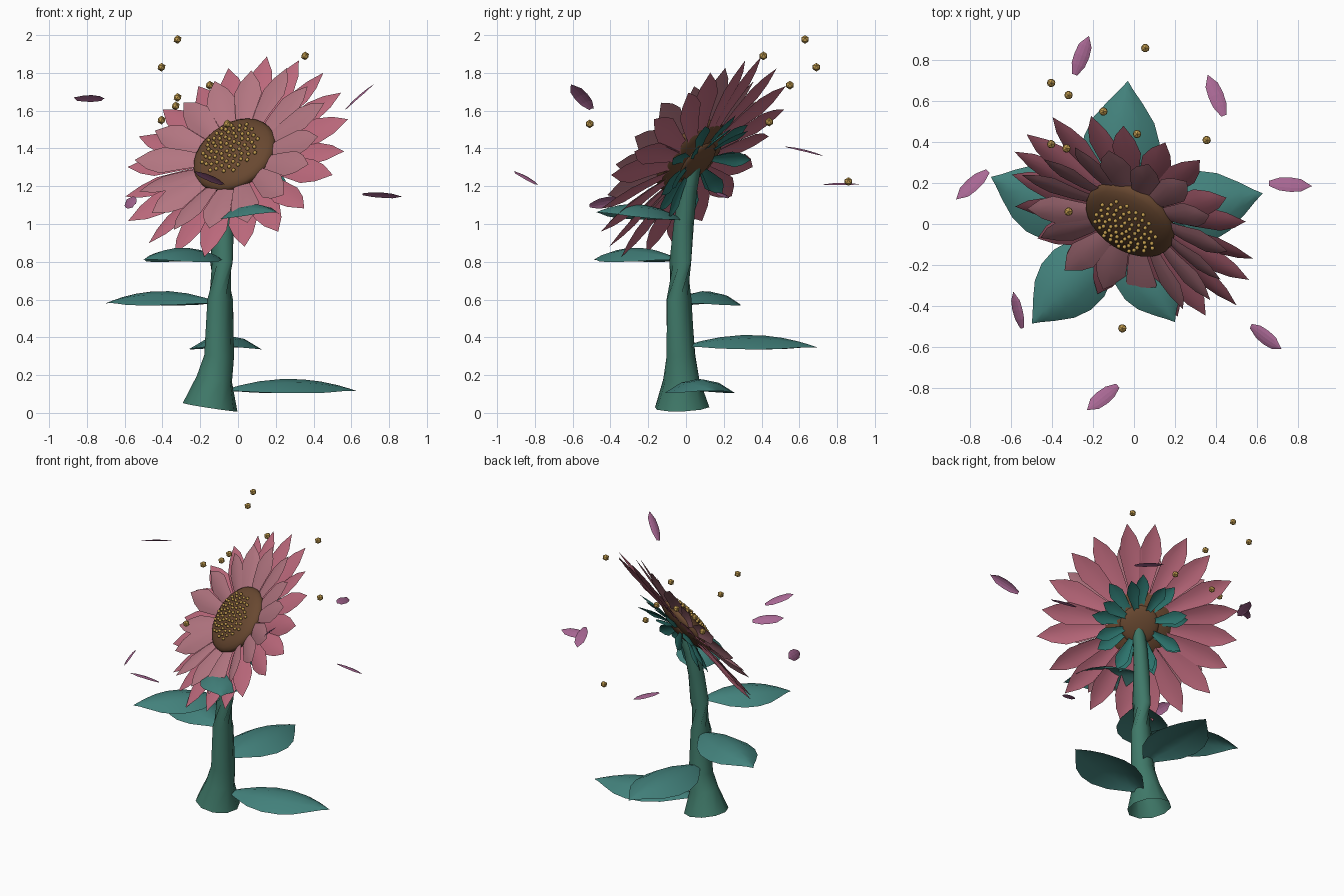
import bpy, bmesh, math, random
from mathutils import Vector as V, Matrix

if "Cube" in bpy.data.objects:
    bpy.data.objects.remove(bpy.data.objects["Cube"])

random.seed(4)


def mat(name, c):
    m = bpy.data.materials.new(name)
    m.diffuse_color = (*c, 1)
    m.use_nodes = True
    m.node_tree.nodes["Principled BSDF"].inputs["Base Color"].default_value = m.diffuse_color
    return m


PINK = mat("petal_pink", (0.5, 0.14, 0.2))
INNER = mat("petal_dusty", (0.45, 0.18, 0.22))
LOOSE = mat("petal_mauve", (0.4, 0.14, 0.3))
LEAF = mat("leaf_teal", (0.055, 0.22, 0.2))
STEM = mat("stem_green", (0.05, 0.19, 0.14))
SEPAL = mat("sepal_teal", (0.025, 0.17, 0.15))
BROWN = mat("disc_brown", (0.14, 0.065, 0.03))
GOLD = mat("pollen_gold", (0.55, 0.34, 0.08))


def finish(bm, name, m, smooth=True):
    me = bpy.data.meshes.new(name)
    bm.to_mesh(me)
    bm.free()
    ob = bpy.data.objects.new(name, me)
    bpy.context.collection.objects.link(ob)
    me.materials.append(m)
    for p in me.polygons:
        p.use_smooth = smooth
    return ob


def blade(bm, base, tip, side, half, profile, arch=0.0, fold=0.0):
    """Thin leaf or petal: profile lists (t, relative half width)."""
    u = tip - base
    side = (side - u * side.dot(u) / u.length_squared).normalized()
    up = u.cross(side).normalized()
    rows = []
    for t, w in profile:
        c = base + u * t + up * arch * 4 * t * (1 - t)
        if w == 0:
            rows.append([bm.verts.new(c)])
        else:
            rows.append([bm.verts.new(c + side * half * w * s - up * fold * w * s * s)
                         for s in (-1, -0.5, 0, 0.5, 1)])
    for a, b in zip(rows, rows[1:]):
        for i in range(4):
            if len(b) == 1:
                bm.faces.new((a[i], a[i + 1], b[0]))
            else:
                bm.faces.new((a[i], a[i + 1], b[i + 1], b[i]))


PETAL = [(0, .35), (.35, .72), (.64, 1), (.82, .68), (1, 0)]
LEAFP = [(0, .12), (.1, .42), (.25, .8), (.42, 1), (.58, .98), (.72, .79), (.85, .44), (.94, .16), (1, 0)]
LOOSEP = [(0, .35), (.25, .9), (.5, 1), (.75, .85), (1, 0)]

# stem: open tube of rings swept along a gently bent path, flared at the foot
path = [(-.148, -.02, .03, .147), (-.125, -.025, .18, .096), (-.1, -.027, .3, .079),
        (-.094, -.037, .6, .068), (-.088, -.03, .8, .06), (-.075, -.012, 1.0, .054),
        (-.045, .012, 1.18, .047), (.005, .045, 1.34, .04)]
bm = bmesh.new()
rings = []
for i, p in enumerate(path):
    a, b = path[max(i - 1, 0)], path[min(i + 1, len(path) - 1)]
    q = (V(b[:3]) - V(a[:3])).to_track_quat('Z', 'Y')
    rings.append([bm.verts.new(V(p[:3]) + q @ V((math.cos(k * math.tau / 10), math.sin(k * math.tau / 10), 0)) * p[3])
                  for k in range(10)])
for a, b in zip(rings, rings[1:]):
    for k in range(10):
        bm.faces.new((a[k], a[(k + 1) % 10], b[(k + 1) % 10], b[k]))
finish(bm, "stem", STEM)

# five leaves spiralling up the stem
leaves = [((-.06, 0, .125), (.63, .15, .115), .182), ((-.1, .01, .36), (-.03, .7, .345), .19),
          ((-.12, -.02, .59), (-.7, .23, .58), .18), ((-.1, -.06, .82), (-.5, -.487, .81), .168),
          ((-.07, -.03, 1.03), (.2, -.48, 1.06), .155)]
for i, (b, t, w) in enumerate(leaves):
    bm = bmesh.new()
    b, t = V(b), V(t)
    blade(bm, b, t, V((0, 0, 1)).cross(t - b), w, LEAFP, .06, .075)
    finish(bm, f"leaf_{i + 1}", LEAF)

# flower head frame
N = V((-.42, -.67, .61)).normalized()
X = V((0, 0, 1)).cross(N).normalized()
Y = N.cross(X)
C = V((-.018, .022, 1.365))
FRAME = Matrix.Translation(C) @ Matrix((X, Y, N)).transposed().to_4x4()


def ring(name, m, count, r0, r1, half, z0, z1, phase, arch, jitter):
    bm = bmesh.new()
    for k in range(count):
        a = (k + phase) * math.tau / count + random.uniform(-.03, .03)
        d = V((math.cos(a), math.sin(a), 0))
        r = r1 + random.uniform(-jitter, jitter)
        side = V((-d.y, d.x, random.uniform(-.25, .25)))
        blade(bm, d * r0 + V((0, 0, z0)), d * r + V((0, 0, z1 + random.uniform(-.02, .02))),
              side, half, PETAL, arch, .012)
    bm.transform(FRAME)
    finish(bm, name, m)


ring("outer_petals", PINK, 20, .15, .662, .076, -.035, -.02, .3, .012, .015)
ring("inner_petals", INNER, 16, .15, .545, .078, -.015, .06, .4, .012, .025)
ring("sepals_front", SEPAL, 9, .1, .335, .048, -.055, -.1, .2, .01, .015)
ring("sepals_back", SEPAL, 8, .1, .31, .045, -.07, -.15, .6, .01, .02)


def ellipsoid(name, m, z, r, h):
    bm = bmesh.new()
    bmesh.ops.create_uvsphere(bm, u_segments=28, v_segments=14, radius=1)
    bm.transform(FRAME @ Matrix.Translation((0, 0, z)) @ Matrix.Diagonal((r, r, h, 1)))
    finish(bm, name, m)


ellipsoid("seed_disc", BROWN, 0, .238, .072)
ellipsoid("receptacle", BROWN, -.055, .13, .035)

# seed beads in a sunflower spiral on the dome
bm = bmesh.new()
for k in range(70):
    r = .17 * math.sqrt((k + .5) / 70)
    a = k * 2.39996
    z = .072 * math.sqrt(1 - (r / .238) ** 2) + .006
    p = FRAME @ V((r * math.cos(a), r * math.sin(a), z))
    bmesh.ops.create_icosphere(bm, subdivisions=1, radius=.0115, matrix=Matrix.Translation(p))
finish(bm, "seed_beads", GOLD)

# drifting pollen
bm = bmesh.new()
for p in [(-.32, .63, 1.977), (-.405, .69, 1.83), (.355, .41, 1.89), (-.15, .55, 1.735),
          (-.057, -.51, 1.53), (.055, .86, 1.225), (.015, .44, 1.54), (-.33, .37, 1.625),
          (-.32, .06, 1.67), (-.405, .39, 1.55)]:
    bmesh.ops.create_icosphere(bm, subdivisions=1, radius=.023, matrix=Matrix.Translation(p))
finish(bm, "drifting_pollen", GOLD, False)

# loose petals: base, tip, tilt of the cross direction
loose = [((-.08, -.79, 1.21), (-.23, -.91, 1.28), .2), ((.57, -.5, 1.61), (.72, -.61, 1.74), .6),
         ((.66, .2, 1.16), (.87, .185, 1.145), -.4), ((-.715, .26, 1.66), (-.87, .12, 1.67), .5),
         ((-.55, -.51, 1.1), (-.59, -.33, 1.13), -1.2), ((-.29, .73, 1.21), (-.22, .92, 1.21), .1),
         ((.44, .53, 1.41), (.36, .73, 1.36), .15)]
for i, (b, t, tilt) in enumerate(loose):
    bm = bmesh.new()
    b, t = V(b), V(t)
    side = V((0, 0, 1)).cross(t - b).normalized() + V((0, 0, tilt))
    blade(bm, b, t, side, .038, LOOSEP, .008, .008)
    finish(bm, f"loose_petal_{i + 1}", LOOSE, False)
